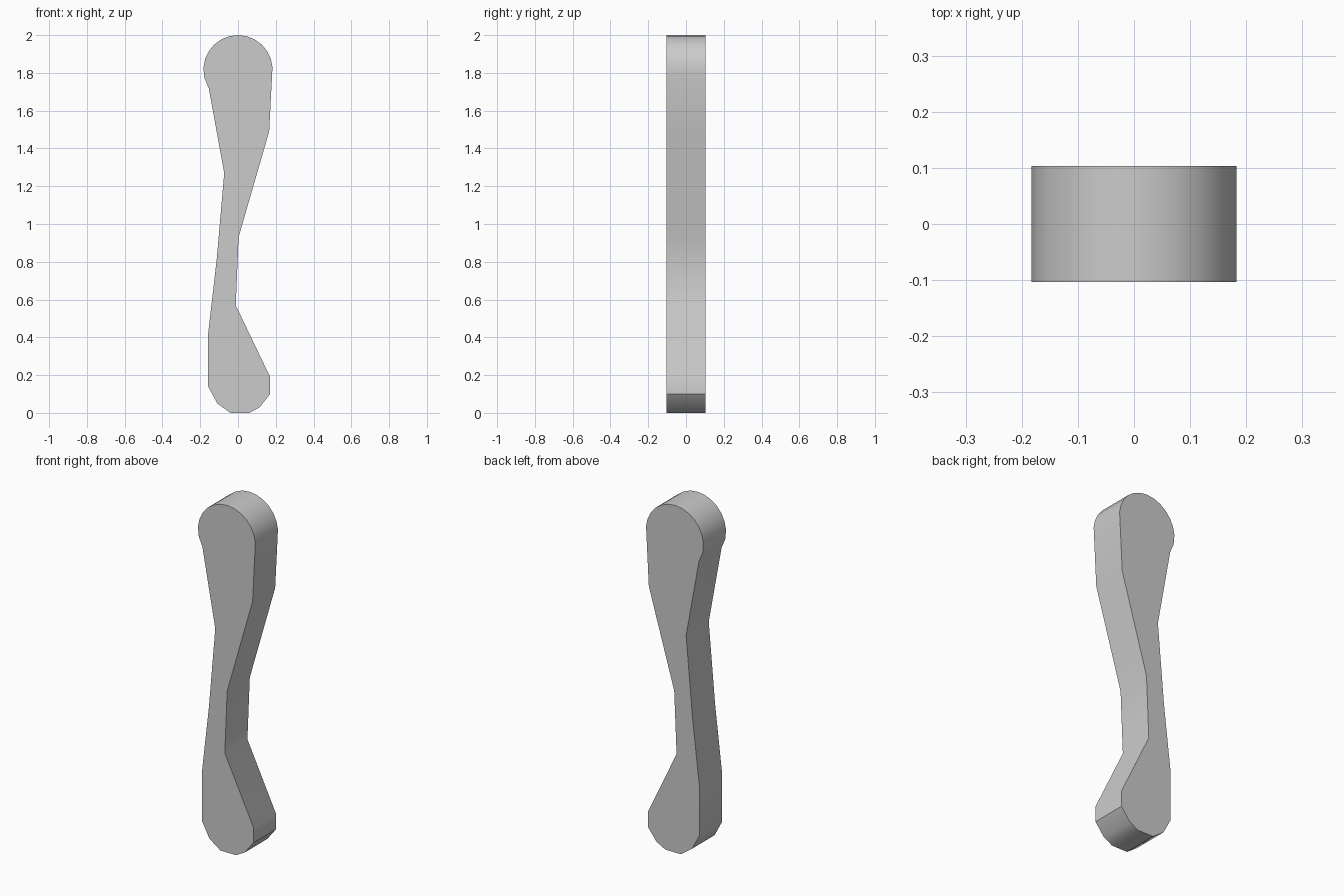
import bpy, bmesh, math

if "Cube" in bpy.data.objects:
    bpy.data.objects.remove(bpy.data.objects["Cube"], do_unlink=True)

HALF_DEPTH = 0.103

grey = bpy.data.materials.new("plain grey")
grey.use_nodes = True
colour = (0.6, 0.6, 0.6, 1)
grey.diffuse_color = colour
grey.node_tree.nodes["Principled BSDF"].inputs["Base Color"].default_value = colour

# Outline: lower knob and slim waist up the right edge
profile = [(-0.04, 0), (0.06, 0), (0.115, 0.03), (0.17, 0.1), (0.17, 0.19),
           (-0.012, 0.57), (0.003, 0.93), (0.165, 1.49)]

# Rounded head
for i in range(15):
    a = math.radians(-10 + 200 * i / 14)
    profile.append((0.183 * math.cos(a), 1.817 + 0.183 * math.sin(a)))

# Left edge back down to the lower knob
profile += [(-0.177, 1.77), (-0.155, 1.72), (-0.073, 1.27), (-0.113, 0.81),
            (-0.158, 0.42), (-0.158, 0.14), (-0.11, 0.05)]

# Extrude the outline from front to back
bm = bmesh.new()
front = bm.faces.new([bm.verts.new((x, -HALF_DEPTH, z)) for x, z in profile])
result = bmesh.ops.extrude_face_region(bm, geom=[front], use_keep_orig=True)
back = [v for v in result["geom"] if isinstance(v, bmesh.types.BMVert)]
bmesh.ops.translate(bm, verts=back, vec=(0, 2 * HALF_DEPTH, 0))
bmesh.ops.recalc_face_normals(bm, faces=bm.faces)
mesh = bpy.data.meshes.new("curved_handle")
bm.to_mesh(mesh)
bm.free()

handle = bpy.data.objects.new("curved_handle", mesh)
bpy.context.collection.objects.link(handle)
mesh.materials.append(grey)

# Soft rim, crisp front and back edges
bpy.ops.object.select_all(action='DESELECT')
handle.select_set(True)
bpy.context.view_layer.objects.active = handle
bpy.ops.object.shade_smooth_by_angle(angle=math.radians(30))
